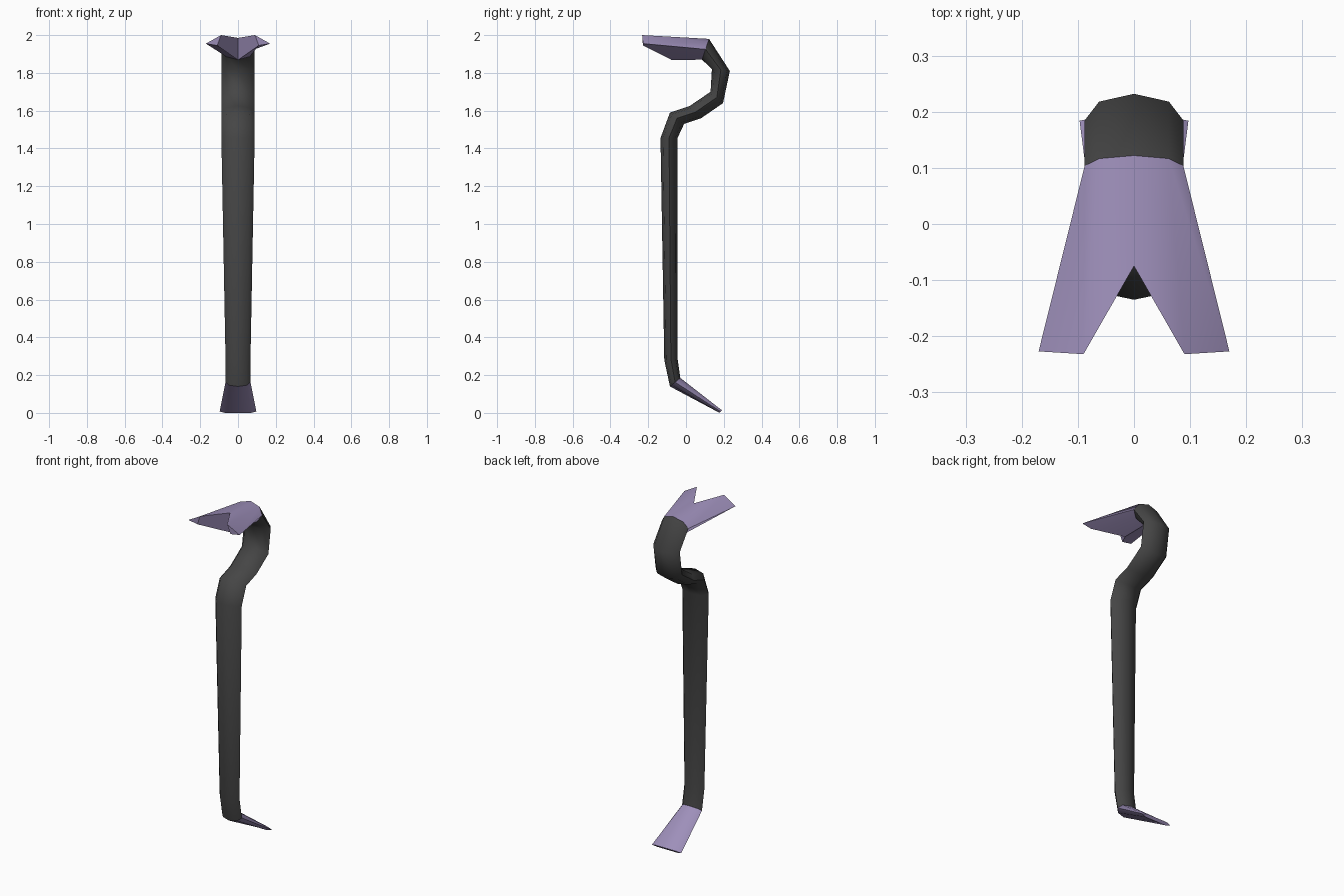
import bpy
import bmesh
import math
from mathutils import Vector

cube = bpy.data.objects.get("Cube")
if cube:
    bpy.data.objects.remove(cube, do_unlink=True)

SIDES = 8


def material(name, rgb):
    mat = bpy.data.materials.new(name)
    mat.use_nodes = True
    mat.diffuse_color = (*rgb, 1)
    bsdf = mat.node_tree.nodes["Principled BSDF"]
    bsdf.inputs["Base Color"].default_value = (*rgb, 1)
    bsdf.inputs["Roughness"].default_value = 0.6
    return mat


def section(inner, outer, half_width, flat=False):
    """Oval ring between two (y, z) points on the centre plane."""
    a, b = Vector((0, *inner)), Vector((0, *outer))
    mid, half = (a + b) / 2, (b - a) / 2
    ring = []
    for i in range(SIDES):
        t = math.tau * i / SIDES
        depth = math.cos(t)
        if flat and abs(depth) > 0.1:
            depth = math.copysign(1, depth)
        ring.append(mid + half * depth + Vector((half_width * math.sin(t), 0, 0)))
    return ring


def loft(name, rings, mat, caps=(), angle=60):
    """Skin the rings; caps are vertex index loops on the last ring."""
    bm = bmesh.new()
    loops = [[bm.verts.new(p) for p in ring] for ring in rings]
    for low, high in zip(loops, loops[1:]):
        for i in range(SIDES):
            j = (i + 1) % SIDES
            bm.faces.new((low[i], low[j], high[j], high[i]))
    for cap in caps:
        bm.faces.new([loops[-1][i] for i in cap])
    bmesh.ops.recalc_face_normals(bm, faces=bm.faces)
    mesh = bpy.data.meshes.new(name)
    bm.to_mesh(mesh)
    bm.free()
    mesh.materials.append(mat)
    obj = bpy.data.objects.new(name, mesh)
    bpy.context.collection.objects.link(obj)
    bpy.ops.object.select_all(action="DESELECT")
    obj.select_set(True)
    bpy.context.view_layer.objects.active = obj
    bpy.ops.object.shade_smooth_by_angle(angle=math.radians(angle))
    return obj


dark_steel = material("dark grey paint", (0.06, 0.06, 0.06))
bare_steel = material("pale violet steel", (0.34, 0.275, 0.49))

# Bent bar, from the foot up to the gooseneck
foot = section((-0.085, 0.14), (-0.03, 0.185), 0.066)
neck = section((0.085, 1.87), (0.122, 1.98), 0.088)
bar = [
    foot,
    section((-0.115, 0.28), (-0.045, 0.29), 0.066),
    section((-0.135, 1.455), (-0.045, 1.455), 0.088),
    section((-0.085, 1.59), (-0.01, 1.53), 0.088),
    section((0.02, 1.625), (0.08, 1.56), 0.088),
    section((0.13, 1.70), (0.196, 1.64), 0.088),
    section((0.137, 1.82), (0.232, 1.81), 0.088),
    neck,
]
loft("bar", bar, dark_steel)

# Flat prying blade at the foot
blade_tip = section((0.178, 0.0), (0.19, 0.014), 0.097, flat=True)
loft("foot_blade", [foot, blade_tip], bare_steel, [range(SIDES)], angle=50)

# Forked claw: prong points at the sides, notch points on the centre line
prong = [Vector(p) for p in ((0.09, -0.232, 2.0), (0.17, -0.227, 1.955), (0.11, -0.228, 1.945))]
mirrored = [Vector((-p.x, p.y, p.z)) for p in reversed(prong)]
notch_top, notch_bottom = Vector((0, -0.075, 1.985)), Vector((0, -0.075, 1.868))
fork = [notch_top, *prong, notch_bottom, *mirrored]
fork_caps = [(1, 2, 3), (5, 6, 7), (0, 1, 3, 4), (0, 4, 5, 7)]
loft("forked_claw", [neck, fork], bare_steel, fork_caps, angle=50)
